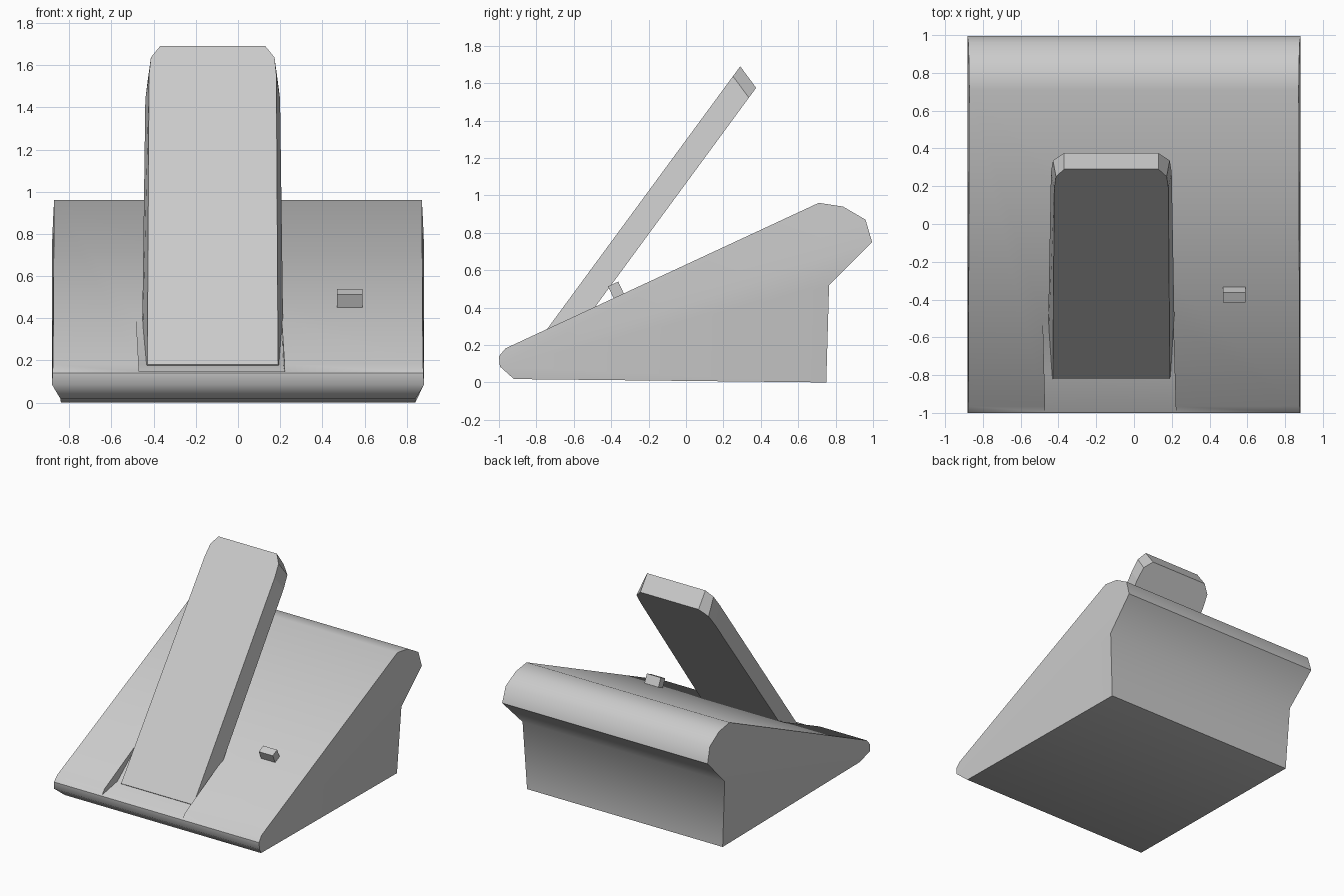
import bpy
import bmesh
import math
from mathutils import Vector

cube = bpy.data.objects.get("Cube")
if cube:
    bpy.data.objects.remove(cube, do_unlink=True)

grey = bpy.data.materials.new("light grey")
grey.use_nodes = True
grey.diffuse_color = (0.6, 0.6, 0.6, 1)
grey.node_tree.nodes["Principled BSDF"].inputs["Base Color"].default_value = (0.6, 0.6, 0.6, 1)


def finish(name, bm):
    bmesh.ops.recalc_face_normals(bm, faces=bm.faces)
    mesh = bpy.data.meshes.new(name)
    bm.to_mesh(mesh)
    bm.free()
    mesh.materials.append(grey)
    obj = bpy.data.objects.new(name, mesh)
    bpy.context.collection.objects.link(obj)
    return obj


def select(obj):
    bpy.ops.object.select_all(action='DESELECT')
    obj.select_set(True)
    bpy.context.view_layer.objects.active = obj


def bridge(name, ring_a, ring_b, caps=None):
    """Join two matching rings of points; caps lists the index runs that close each end."""
    bm = bmesh.new()
    a = [bm.verts.new(p) for p in ring_a]
    b = [bm.verts.new(p) for p in ring_b]
    n = len(a)
    for i in range(n):
        j = (i + 1) % n
        bm.faces.new((a[i], a[j], b[j], b[i]))
    for run in caps or [range(n)]:
        bm.faces.new([a[i] for i in run])
        bm.faces.new([b[i] for i in reversed(list(run))])
    return finish(name, bm)


# Sloped base: side profile as (y, z, half width), with a ridge along each side
profile = [
    (-0.995, 0.085, 0.882), (-0.92, 0.018, 0.842), (0.75, 0.0, 0.84),
    (0.765, 0.52, 0.868), (0.995, 0.75, 0.882), (0.96, 0.87, 0.877),
    (0.84, 0.94, 0.873), (0.71, 0.96, 0.872), (-0.965, 0.182, 0.877),
    (-1.0, 0.14, 0.88),
]
base = bridge("base",
              [(-w, y, z) for y, z, w in profile],
              [(w, y, z) for y, z, w in profile],
              caps=[[0, 1, 2, 3, 4], [4, 5, 6, 7, 8, 9, 0]])

# Recess in the slope that holds the handset
recess = [(-1.05, 0.138), (-0.8, 0.178), (-0.46, 0.43), (-0.46, 0.7), (-1.05, 0.7)]
cutter = bridge("recess_cutter",
                [(-0.47 - 0.025 * (y + 1), y, z) for y, z in recess],
                [(0.222 - 0.03 * (y + 1), y, z) for y, z in recess])
cutter.hide_render = True
cut = base.modifiers.new("recess", 'BOOLEAN')
cut.operation = 'DIFFERENCE'
cut.solver = 'EXACT'
cut.object = cutter
select(base)
bpy.ops.object.modifier_apply(modifier=cut.name)
bpy.data.objects.remove(cutter, do_unlink=True)
select(base)
bpy.ops.object.shade_smooth_by_angle(angle=math.radians(44))

# Leaning handset with clipped top corners, slightly wider at the back
foot = Vector((-0.12, -0.82, 0.18))
along = Vector((0, 1.11, 1.51))
depth = Vector((0, 0.085, -0.115))
half_outline = [(0.31, 0.0), (0.302, 0.91), (0.293, 0.965), (0.25, 1.0)]
outline = half_outline + [(-x, t) for x, t in reversed(half_outline)]


def handset_ring(extra, offset):
    return [foot + along * t + offset
            + Vector((x + math.copysign(extra * (1 - t), x), 0, 0))
            for x, t in outline]


front = handset_ring(0.0, Vector((0, 0, 0)))
back = handset_ring(0.028, depth)
for i in (1, 2, -2, -3):
    back[i].x += math.copysign(0.015, back[i].x - foot.x)
bridge("handset", front, back)

# Small button standing on the slope
bm = bmesh.new()
bmesh.ops.create_cube(bm, size=1)
bmesh.ops.scale(bm, vec=(0.12, 0.06, 0.14), verts=bm.verts)
button = finish("button", bm)
button.location = (0.53, -0.36, 0.463)
button.rotation_euler.x = math.radians(25)
